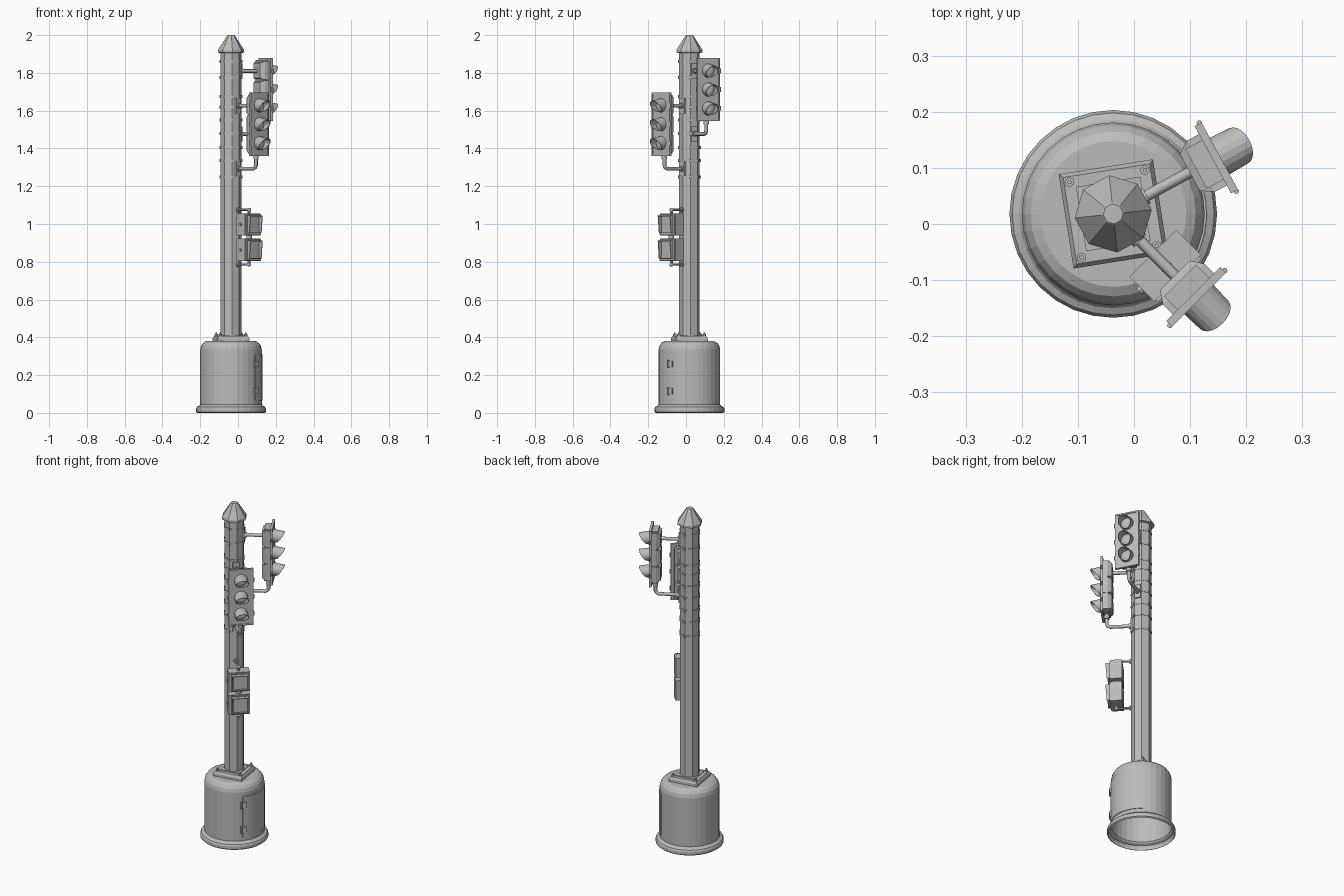
import bpy, bmesh, math
from mathutils import Matrix, Vector

if "Cube" in bpy.data.objects:
    bpy.data.objects.remove(bpy.data.objects["Cube"])

CX, CY = -0.037, 0.018          # pole axis
TURN = math.radians(6)          # octagon rotation
grey = bpy.data.materials.new("painted_grey")
grey.diffuse_color = (0.5, 0.5, 0.5, 1)
grey.use_nodes = True
grey.node_tree.nodes["Principled BSDF"].inputs["Base Color"].default_value = grey.diffuse_color


def frame(deg):
    """Local frame on the pole axis: x outward, y sideways, z up."""
    return Matrix.Translation((CX, CY, 0)) @ Matrix.Rotation(math.radians(deg), 4, 'Z')


def finish(name, bm, mat=Matrix(), recalc=True):
    if recalc:
        bmesh.ops.recalc_face_normals(bm, faces=bm.faces)
    me = bpy.data.meshes.new(name)
    bm.to_mesh(me)
    bm.free()
    me.transform(mat)
    me.materials.append(grey)
    ob = bpy.data.objects.new(name, me)
    bpy.context.collection.objects.link(ob)
    return ob


def box(bm, lo, hi):
    lo, hi = Vector(lo), Vector(hi)
    m = Matrix.Translation((lo + hi) / 2) @ Matrix.Diagonal((*(hi - lo), 1))
    return bmesh.ops.create_cube(bm, size=1, matrix=m)['verts']


def rod(bm, a, b, r, n=10, r2=None):
    a, b = Vector(a), Vector(b)
    d = b - a
    m = Matrix.Translation((a + b) / 2) @ d.to_track_quat('Z', 'Y').to_matrix().to_4x4()
    bmesh.ops.create_cone(bm, cap_ends=True, segments=n, radius1=r,
                          radius2=r if r2 is None else r2, depth=d.length, matrix=m)


def lathe(name, profile, n, turn=0.0, cap_top=True, cap_bottom=False):
    bm = bmesh.new()
    rings = [[bm.verts.new((r * math.cos(turn + 2 * math.pi * i / n),
                            r * math.sin(turn + 2 * math.pi * i / n), z))
              for i in range(n)] for r, z in profile]
    for p, q in zip(rings, rings[1:]):
        for i in range(n):
            j = (i + 1) % n
            bm.faces.new((p[i], p[j], q[j], q[i]))
    if cap_top:
        bm.faces.new(rings[-1])
    if cap_bottom:
        bm.faces.new(rings[0])
    return finish(name, bm, Matrix.Translation((CX, CY, 0)))


def pipe(name, pts, r, mat):
    cu = bpy.data.curves.new(name, 'CURVE')
    cu.dimensions = '3D'
    cu.bevel_depth, cu.bevel_resolution, cu.use_fill_caps = r, 2, True
    sp = cu.splines.new('POLY')
    sp.points.add(len(pts) - 1)
    for p, c in zip(sp.points, pts):
        p.co = (*(mat @ Vector(c)), 1)
    cu.materials.append(grey)
    bpy.context.collection.objects.link(bpy.data.objects.new(name, cu))


# pedestal, hollow and open below
lathe("pedestal", [(0.178, 0), (0.185, 0.006), (0.185, 0.022), (0.180, 0.032), (0.168, 0.038),
                   (0.163, 0.045), (0.163, 0.335), (0.158, 0.355), (0.147, 0.371),
                   (0.130, 0.38)], 32)

# curved access door with frame lip, hinges
bm = bmesh.new()
n = 10
rows = []
for i in range(n + 1):
    a = math.radians(-46 + 92 * i / n)
    c, s = math.cos(a), math.sin(a)
    rows.append([bm.verts.new((r * c, r * s, z))
                 for r, z in ((0.158, 0.065), (0.1665, 0.065), (0.1665, 0.31), (0.158, 0.31))])
for p, q in zip(rows, rows[1:]):
    for k in range(3):
        bm.faces.new((p[k], q[k], q[k + 1], p[k + 1]))
bm.faces.new(rows[0])
bm.faces.new(rows[-1])
finish("access_door", bm, frame(7))
bm = bmesh.new()
for z in (0.115, 0.26):
    box(bm, (0.155, -0.008, z - 0.016), (0.172, 0.022, z + 0.016))
    rod(bm, (0.169, -0.008, z - 0.02), (0.169, -0.008, z + 0.02), 0.006)
finish("door_hinges", bm, frame(-39))

# mounting plate and anchor bolts
bm = bmesh.new()
h = 0.085
box(bm, (-h, -h, 0.375), (h, h, 0.395))
bmesh.ops.create_cone(bm, cap_ends=True, segments=4, radius1=h * 1.414, radius2=0.078 * 1.414,
                      depth=0.012, matrix=Matrix.Translation((0, 0, 0.401))
                      @ Matrix.Rotation(math.pi / 4, 4, 'Z'))
box(bm, (-0.058, -0.058, 0.40), (0.058, 0.058, 0.411))
for x in (-0.068, 0.068):
    for y in (-0.068, 0.068):
        rod(bm, (x, y, 0.40), (x, y, 0.417), 0.009, 6)
        rod(bm, (x, y, 0.41), (x, y, 0.425), 0.004, 8)
finish("mounting_plate", bm, frame(9))

# octagonal pole and cap
lathe("pole", [(0.055, 0.38), (0.055, 1.92)], 8, TURN)
lathe("pole_cap", [(0.056, 1.905), (0.069, 1.908), (0.069, 1.922), (0.021, 1.997), (0.018, 2.0)],
      8, TURN, True, True)

# clamp straps with small corner buckles
for k, z in enumerate((1.86, 1.775, 1.675, 1.62, 1.55, 1.48, 1.405, 1.335, 1.25)):
    lathe(f"strap_{k}", [(0.054, z - 0.005), (0.0575, z - 0.005), (0.0575, z + 0.005),
                         (0.054, z + 0.005)], 8, TURN, False)
    bm = bmesh.new()
    for i in range(4):
        t = TURN + math.pi / 2 * i
        v = box(bm, (0.052, -0.004, z - 0.008), (0.0605, 0.004, z + 0.008))
        bmesh.ops.rotate(bm, verts=v, cent=(0, 0, 0), matrix=Matrix.Rotation(t, 3, 'Z'))
    finish(f"strap_buckles_{k}", bm, Matrix.Translation((CX, CY, 0)))


def visor(bm, z):
    """Hood: long on top, cut back below, drooping slightly."""
    n, inner, outer = 20, [], []
    for i in range(n):
        a = 2 * math.pi * i / n
        s, c = math.sin(a), math.cos(a)
        x = 0.224 + 0.052 * max(0.0, 0.5 + 0.5 * s) ** 0.8
        drop = 0.18 * (x - 0.22)
        for store, r in ((outer, 0.037), (inner, 0.034)):
            store.append((bm.verts.new((0.212, r * c, z + r * s)),
                          bm.verts.new((x, r * 0.96 * c, z + r * 0.96 * s - drop))))
    for i in range(n):
        j = (i + 1) % n
        o, p, q, w = outer[i], outer[j], inner[i], inner[j]
        bm.faces.new((o[0], p[0], p[1], o[1]))
        bm.faces.new((q[0], q[1], w[1], w[0]))
        bm.faces.new((o[1], p[1], w[1], q[1]))


def signal(name, deg, zmid):
    m = frame(deg)
    # three housings with tapered backs
    bm = bmesh.new()
    for dz in (-0.1, 0, 0.1):
        z = zmid + dz
        box(bm, (0.178, -0.052, z - 0.049), (0.212, 0.052, z + 0.049))
        v = box(bm, (0.155, -0.052, z - 0.049), (0.178, 0.052, z + 0.049))
        for p in v:
            if p.co.x < 0.16:
                p.co.y *= 0.72
                p.co.z = z + (p.co.z - z) * 0.8
    box(bm, (0.168, -0.04, zmid - 0.155), (0.205, 0.04, zmid + 0.155))
    finish(name + "_housing", bm, m)
    # back plate with raised rim and side latches
    bm = bmesh.new()
    w, h = 0.068, 0.168
    box(bm, (0.202, -w, zmid - h), (0.212, w, zmid + h))
    for s in (-1, 1):
        y0, y1 = sorted((s * w, s * (w - 0.008)))
        box(bm, (0.21, y0, zmid - h), (0.216, y1, zmid + h))
        z0, z1 = sorted((zmid + s * h, zmid + s * (h - 0.008)))
        box(bm, (0.21, -w, z0), (0.216, w, z1))
        for dz in (-0.1, 0.0, 0.1):
            rod(bm, (0.212, s * 0.069, zmid + dz - 0.012),
                (0.212, s * 0.069, zmid + dz + 0.012), 0.005, 8)
    finish(name + "_back_plate", bm, m)
    # lenses and visors
    bm = bmesh.new()
    for dz in (-0.1, 0, 0.1):
        rod(bm, (0.208, 0, zmid + dz), (0.215, 0, zmid + dz), 0.034, 20)
        rod(bm, (0.215, 0, zmid + dz), (0.221, 0, zmid + dz), 0.033, 20, 0.018)
    finish(name + "_lenses", bm, m)
    bm = bmesh.new()
    for dz in (-0.1, 0, 0.1):
        visor(bm, zmid + dz)
    finish(name + "_visors", bm, m)
    # arms: straight above, elbow below
    top, low = zmid + 0.098, zmid - 0.235
    pipe(name + "_top_arm", [(0.045, 0, top), (0.165, 0, top)], 0.010, m)
    pipe(name + "_lower_arm", [(0.045, 0, low), (0.168, 0, low), (0.180, 0, low + 0.005),
                               (0.187, 0, low + 0.018), (0.187, 0, zmid - 0.145)], 0.010, m)
    bm = bmesh.new()
    for z in (top, low):
        box(bm, (0.045, -0.018, z - 0.04), (0.058, 0.018, z + 0.04))
        rod(bm, (0.055, 0, z), (0.068, 0, z), 0.015, 12)
    rod(bm, (0.187, 0, zmid - 0.185), (0.187, 0, zmid - 0.165), 0.015, 12)
    finish(name + "_brackets", bm, m)


signal("upper_signal", 28.5, 1.712)
signal("lower_signal", -45, 1.528)

# pedestrian signal: two stacked boxes with hooded windows
m = frame(-45)
for name, z0, z1 in (("upper", 0.94, 1.055), ("lower", 0.803, 0.922)):
    bm = bmesh.new()
    box(bm, (0.10, -0.059, z0), (0.162, 0.059, z1))
    box(bm, (0.160, -0.055, z0 + 0.004), (0.168, 0.055, z1 - 0.004))
    rod(bm, (0.13, -0.059, (z0 + z1) / 2), (0.13, -0.065, (z0 + z1) / 2), 0.008, 8)
    finish(f"crossing_box_{name}", bm, m)
    bm = bmesh.new()
    a, b, w, t = z0 + 0.012, z1 - 0.010, 0.046, 0.004
    box(bm, (0.165, -w, b - t), (0.191, w, b))
    box(bm, (0.165, -w, a), (0.180, w, a + t))
    for s in (-1, 1):
        y0, y1 = sorted((s * w, s * (w - t)))
        for v in box(bm, (0.165, y0, a), (0.191, y1, b)):
            if v.co.x > 0.18 and v.co.z < (a + b) / 2:
                v.co.x = 0.183
    box(bm, (0.166, -0.036, a + 0.01), (0.171, 0.036, b - 0.01))
    finish(f"crossing_hood_{name}", bm, m)
bm = bmesh.new()
rod(bm, (0.135, 0, 0.915), (0.135, 0, 0.947), 0.015, 12)
for z, e in ((1.075, 1.05), (0.785, 0.81)):
    rod(bm, (0.135, 0, z), (0.135, 0, e), 0.008)
    bmesh.ops.create_uvsphere(bm, u_segments=10, v_segments=6, radius=0.011,
                              matrix=Matrix.Translation((0.135, 0, z)))
    rod(bm, (0.045, 0, z), (0.135, 0, z), 0.006)
    rod(bm, (0.048, 0, z), (0.064, 0, z), 0.013, 10)
finish("crossing_arms", bm, m)
